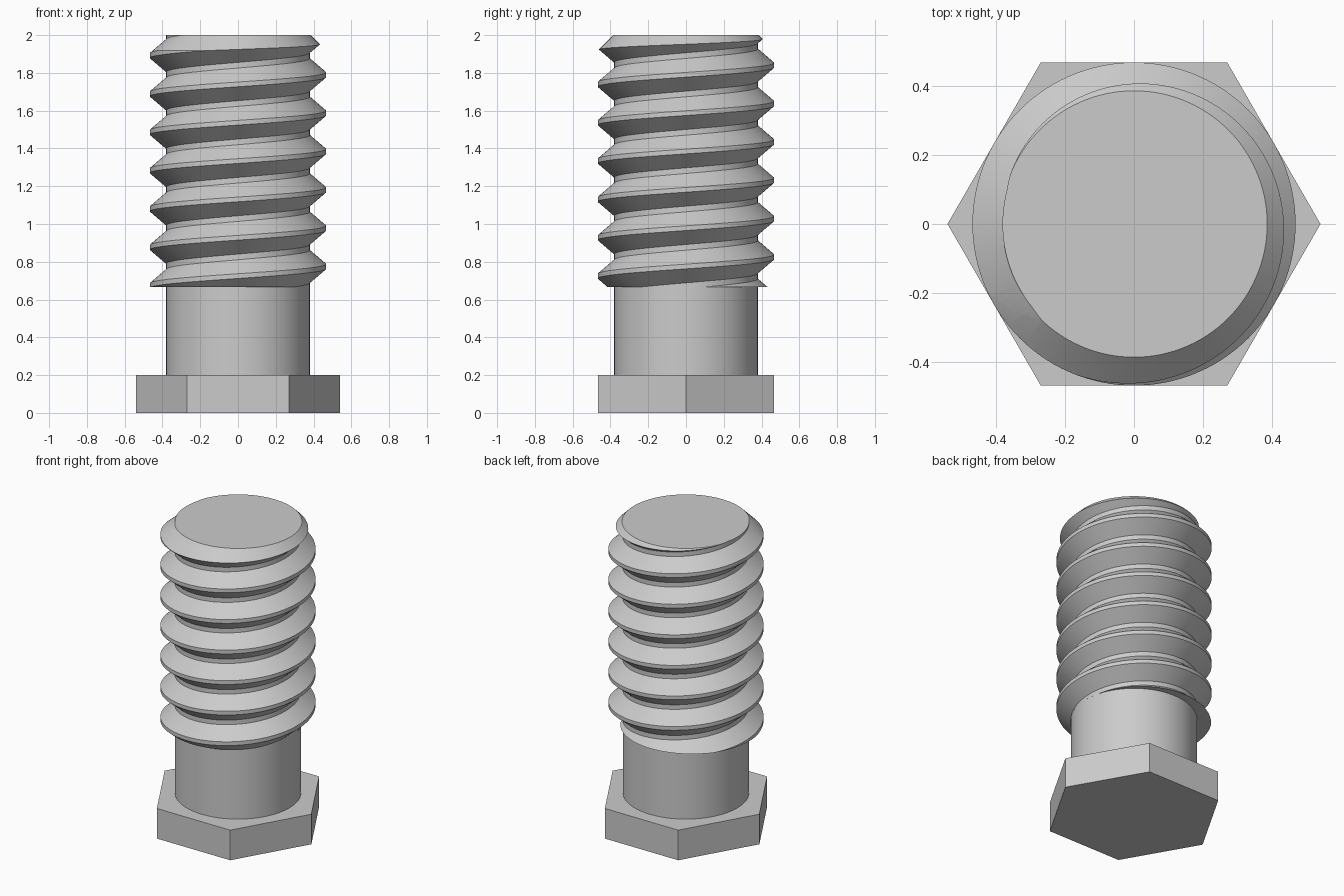
import bpy, bmesh, math

if "Cube" in bpy.data.objects:
    bpy.data.objects.remove(bpy.data.objects["Cube"])

steel = bpy.data.materials.new("grey_steel")
steel.diffuse_color = (0.6, 0.6, 0.6, 1)
steel.use_nodes = True
steel.node_tree.nodes["Principled BSDF"].inputs["Base Color"].default_value = steel.diffuse_color

ROOT, CREST, PITCH = 0.38, 0.467, 0.203
THREAD_Z, TOP_Z = 0.667, 2.0
SEG = 120


def new_object(name, bm):
    bmesh.ops.recalc_face_normals(bm, faces=bm.faces)
    mesh = bpy.data.meshes.new(name)
    bm.to_mesh(mesh)
    bm.free()
    mesh.materials.append(steel)
    obj = bpy.data.objects.new(name, mesh)
    bpy.context.collection.objects.link(obj)
    return obj


def lathe(name, profile, seg):
    """Closed solid turned about z from (radius, height) points, flat end caps."""
    bm = bmesh.new()
    rings = [[bm.verts.new((r * math.cos(2 * math.pi * i / seg),
                            r * math.sin(2 * math.pi * i / seg), z))
              for i in range(seg)] for r, z in profile]
    for a, b in zip(rings, rings[1:]):
        for i in range(seg):
            j = (i + 1) % seg
            bm.faces.new((a[i], a[j], b[j], b[i]))
    bm.faces.new(rings[0][::-1])
    bm.faces.new(rings[-1])
    return new_object(name, bm)


def smooth(obj):
    bpy.ops.object.select_all(action='DESELECT')
    obj.select_set(True)
    bpy.context.view_layer.objects.active = obj
    bpy.ops.object.shade_smooth_by_angle(angle=math.radians(25))


def helix_solid(name, first_crest, turns):
    """Right-handed thread: rows follow the helix, each turn joins the next one."""
    section = [(-0.0125, CREST), (0.0125, CREST), (0.0865, ROOT), (0.1165, ROOT)]
    n = len(section)
    bm = bmesh.new()
    rows = []
    for k in range(turns):
        for dz, r in section:
            rows.append([bm.verts.new((r * math.cos(2 * math.pi * i / SEG),
                                       r * math.sin(2 * math.pi * i / SEG),
                                       first_crest + dz + PITCH * (k + i / SEG)))
                         for i in range(SEG)])
    last = len(rows) - n

    # the last column continues into the row one turn higher
    def vert(j, i):
        return rows[j][i] if i < SEG else rows[j + n][0]

    for j in range(len(rows) - 1):
        for i in range(SEG):
            if i == SEG - 1 and j + 1 >= last:
                continue
            bm.faces.new((vert(j, i), vert(j, i + 1), vert(j + 1, i + 1), vert(j + 1, i)))
    # close both ragged ends, well outside the part that is kept
    edges = [e for e in bm.edges if e.is_boundary]
    tips = [bm.verts.new((0, 0, first_crest - 0.5)),
            bm.verts.new((0, 0, first_crest + PITCH * (turns + 2) + 0.5))]
    middle = first_crest + PITCH * turns / 2
    for e in edges:
        a, b = e.verts
        bm.faces.new((a, b, tips[0] if a.co.z < middle else tips[1]))
    return new_object(name, bm)


# hexagonal head
lathe("hex_head", [(0.539, 0), (0.539, 0.2)], 6)

# plain shank
smooth(lathe("shank", [(ROOT, 0.2), (ROOT, THREAD_Z + 0.01)], 64))

# thread, trimmed flat below and chamfered at the tip
thread = helix_solid("thread", 1.79 - 8 * PITCH, 12)
envelope = lathe("thread_envelope",
                 [(0.5, THREAD_Z), (0.5, TOP_Z - 0.115), (0.385, TOP_Z)], SEG)
envelope.hide_render = True
trim = thread.modifiers.new("trim", 'BOOLEAN')
trim.operation = 'INTERSECT'
trim.solver = 'EXACT'
trim.object = envelope
bpy.context.view_layer.objects.active = thread
bpy.ops.object.modifier_apply(modifier="trim")
bpy.data.objects.remove(envelope, do_unlink=True)
smooth(thread)
